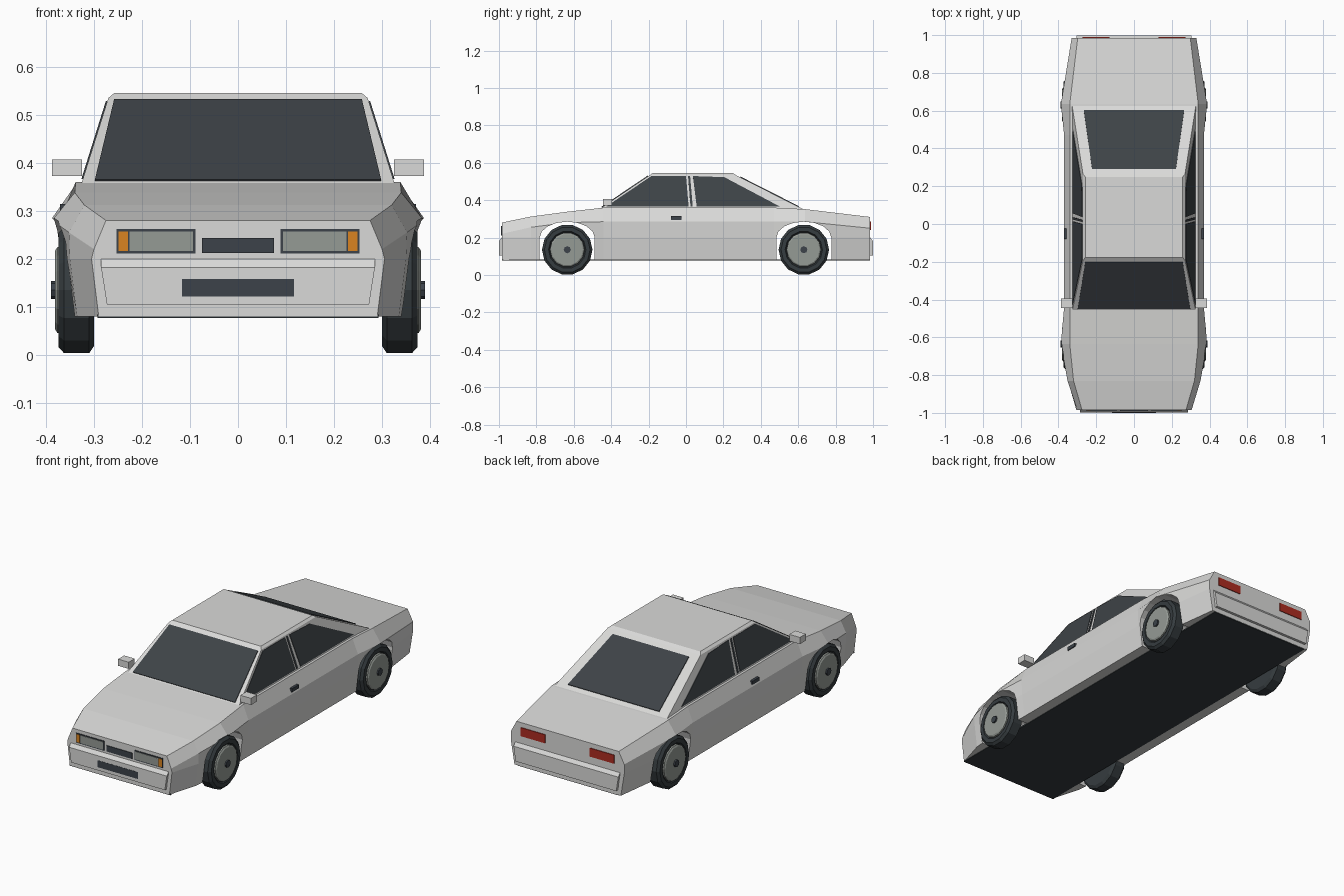
import bpy, bmesh, math
from mathutils import Vector

if "Cube" in bpy.data.objects:
    bpy.data.objects.remove(bpy.data.objects["Cube"], do_unlink=True)


def material(name, r, g, b):
    m = bpy.data.materials.new(name)
    m.use_nodes = True
    m.diffuse_color = (r, g, b, 1)
    bsdf = next(n for n in m.node_tree.nodes if n.type == 'BSDF_PRINCIPLED')
    bsdf.inputs["Base Color"].default_value = (r, g, b, 1)
    return m


PAINT = material("light grey paint", 0.70, 0.70, 0.69)
GLASS = material("dark glass", 0.048, 0.056, 0.063)
TRIM = material("dark slate trim", 0.045, 0.055, 0.068)
RUBBER = material("black rubber", 0.036, 0.045, 0.05)
LAMP = material("pale lamp grey", 0.30, 0.325, 0.30)
AMBER = material("amber", 0.70, 0.23, 0.015)
RED = material("tail light red", 0.42, 0.025, 0.015)


def finish(name, bm, mat):
    bmesh.ops.recalc_face_normals(bm, faces=bm.faces)
    mesh = bpy.data.meshes.new(name)
    bm.to_mesh(mesh)
    bm.free()
    mesh.materials.append(mat)
    ob = bpy.data.objects.new(name, mesh)
    bpy.context.collection.objects.link(ob)
    return ob


def loft(name, rings, mat):
    """Skin closed rings of equal length and cap both ends."""
    bm = bmesh.new()
    loops = [[bm.verts.new(p) for p in ring] for ring in rings]
    n = len(loops[0])
    for a, b in zip(loops, loops[1:]):
        for i in range(n):
            j = (i + 1) % n
            bm.faces.new((a[i], a[j], b[j], b[i]))
    bm.faces.new(loops[0])
    bm.faces.new(loops[-1])
    return finish(name, bm, mat)


def plate(name, pts, mat, out, thick=0.004):
    """Thin panel lying on a surface, raised along its outward side."""
    pts = [Vector(p) for p in pts]
    n = (pts[1] - pts[0]).cross(pts[2] - pts[0]).normalized()
    if n.dot(Vector(out)) < 0:
        n = -n
    return loft(name, [[p - n * 0.003 for p in pts], [p + n * thick for p in pts]], mat)


def box(name, x, y, z, mat):
    ring = [(x[0], y[0]), (x[1], y[0]), (x[1], y[1]), (x[0], y[1])]
    return loft(name, [[(a, b, h) for a, b in ring] for h in z], mat)


def lathe(name, profile, side, y, z, mat, sides=14):
    rings = [[(side * x, y + r * math.cos(math.tau * i / sides),
               z + r * math.sin(math.tau * i / sides)) for i in range(sides)]
             for x, r in profile]
    return loft(name, rings, mat)


# Lower body: y, sill x, lower x, widest x, shoulder x, widest z, shoulder z
sections = [
    (-0.985, 0.29, 0.305, 0.30, 0.275, 0.22, 0.28),
    (-0.83, 0.335, 0.35, 0.352, 0.32, 0.255, 0.312),
    (-0.635, 0.355, 0.375, 0.387, 0.34, 0.28, 0.338),
    (-0.44, 0.35, 0.365, 0.37, 0.338, 0.285, 0.36),
    (0.47, 0.35, 0.365, 0.37, 0.338, 0.285, 0.36),
    (0.635, 0.355, 0.375, 0.387, 0.34, 0.285, 0.352),
    (0.985, 0.31, 0.33, 0.33, 0.298, 0.25, 0.31),
]
rings = []
for y, xb, xm, xw, xs, zw, zs in sections:
    half = [(xb, 0.08), (xm, 0.2), (xw, zw), (xs, zs)]
    rings.append([(x, y, z) for x, z in half] + [(-x, y, z) for x, z in reversed(half)])
body = loft("body", rings, PAINT)

# Wheel arches cut through the body
AXLES = {"front": -0.635, "rear": 0.63}
for y in AXLES.values():
    arc = [(y + 0.147 * math.cos(math.pi * i / 8), 0.2 + 0.085 * math.sin(math.pi * i / 8))
           for i in range(9)]
    arc += [(y - 0.147, 0), (y + 0.147, 0)]
    cutter = loft("arch_cutter", [[(x, a, b) for a, b in arc] for x in (-0.5, 0.5)], PAINT)
    cutter.hide_render = True
    mod = body.modifiers.new("arch", 'BOOLEAN')
    mod.operation = 'DIFFERENCE'
    mod.solver = 'EXACT'
    mod.object = cutter
    bpy.context.view_layer.objects.active = body
    bpy.ops.object.modifier_apply(modifier=mod.name)
    bpy.data.objects.remove(cutter, do_unlink=True)

box("floor", (-0.293, 0.293), (-0.983, 0.983), (0.077, 0.084), RUBBER)

# Cabin: base, eaves and roof rings
EAVE, BASE = 0.535, 0.36


def cabin_x(z):
    return 0.325 - (z - BASE) * 0.055 / (EAVE - BASE)


def screen_y(z, front):
    t = (z - BASE) / (EAVE - BASE)
    return -0.452 + 0.26 * t if front else 0.61 - 0.345 * t


def cabin_ring(z, x, y0, y1):
    return [(-x, y0, z), (x, y0, z), (x, y1, z), (-x, y1, z)]


low = 0.345
loft("cabin", [
    cabin_ring(low, cabin_x(low), screen_y(low, True), screen_y(low, False)),
    cabin_ring(EAVE, cabin_x(EAVE), screen_y(EAVE, True), screen_y(EAVE, False)),
    cabin_ring(0.545, 0.258, -0.178, 0.25),
], PAINT)

# Windscreen and rear window
for name, front, z0, z1, w0, w1 in (("windscreen", True, 0.362, 0.529, 0.298, 0.258),
                                    ("rear_window", False, 0.364, 0.522, 0.266, 0.222)):
    y0, y1 = screen_y(z0, front), screen_y(z1, front)
    plate(name, [(-w0, y0, z0), (w0, y0, z0), (w1, y1, z1), (-w1, y1, z1)],
          GLASS, (0, -1 if front else 1, 1))

# Side glass, mirrors and handles
side_glass = {
    "front_side_window": [(-0.425, 0.366), (-0.185, 0.528), (0.0, 0.528), (0.014, 0.366)],
    "pillar_strip": [(0.024, 0.366), (0.011, 0.528), (0.022, 0.528), (0.036, 0.366)],
    "rear_side_window": [(0.057, 0.366), (0.037, 0.528), (0.205, 0.522), (0.5, 0.366)],
}
for s, tag in ((1, "left"), (-1, "right")):
    for name, pts in side_glass.items():
        plate(f"{tag}_{name}", [(s * cabin_x(z), y, z) for y, z in pts], GLASS, (s, 0, 0.3), 0.003)
    box(tag + "_mirror", (s * 0.325, s * 0.387), (-0.445, -0.395), (0.372, 0.407), PAINT)
    box(tag + "_door_handle", (s * 0.34, s * 0.371), (-0.08, -0.024), (0.295, 0.314), TRIM)

    # Wheels
    for axle, y in AXLES.items():
        wheel = f"{axle}_{tag}"
        lathe(wheel + "_tyre", [(0.30, 0.12), (0.31, 0.135), (0.362, 0.135), (0.374, 0.122),
                                (0.374, 0.1), (0.366, 0.094)], s, y, 0.135, RUBBER)
        lathe(wheel + "_rim", [(0.35, 0.092), (0.376, 0.092), (0.381, 0.084)], s, y, 0.135, LAMP)
        lathe(wheel + "_hub", [(0.37, 0.019), (0.389, 0.019)], s, y, 0.135, TRIM, 8)

    # Lights
    def light(name, x0, x1, z0, z1, y, mat):
        box(f"{tag}_{name}", (s * x0, s * x1), (y, math.copysign(0.98, y)), (z0, z1), mat)

    light("headlight_surround", 0.089, 0.253, 0.211, 0.262, -0.988, TRIM)
    light("headlight", 0.094, 0.226, 0.216, 0.257, -0.990, LAMP)
    light("indicator", 0.229, 0.249, 0.216, 0.257, -0.990, AMBER)
    light("tail_light", 0.13, 0.272, 0.24, 0.285, 0.989, RED)

# Bumpers with a sloping upper edge
for name, s in (("front", -1), ("rear", 1)):
    w = 0.285 if s < 0 else 0.305
    profile = [(0.97, 0.105), (0.999, 0.105), (0.999, 0.182), (0.985, 0.2), (0.97, 0.2)]
    loft(name + "_bumper", [[(x * (w - 0.012 * (z < 0.15)), s * y, z) for y, z in profile]
                            for x in (-1, 1)], PAINT)

box("grille", (-0.075, 0.075), (-0.989, -0.98), (0.212, 0.243), TRIM)
box("front_intake", (-0.117, 0.117), (-1.0, -0.993), (0.122, 0.158), TRIM)
